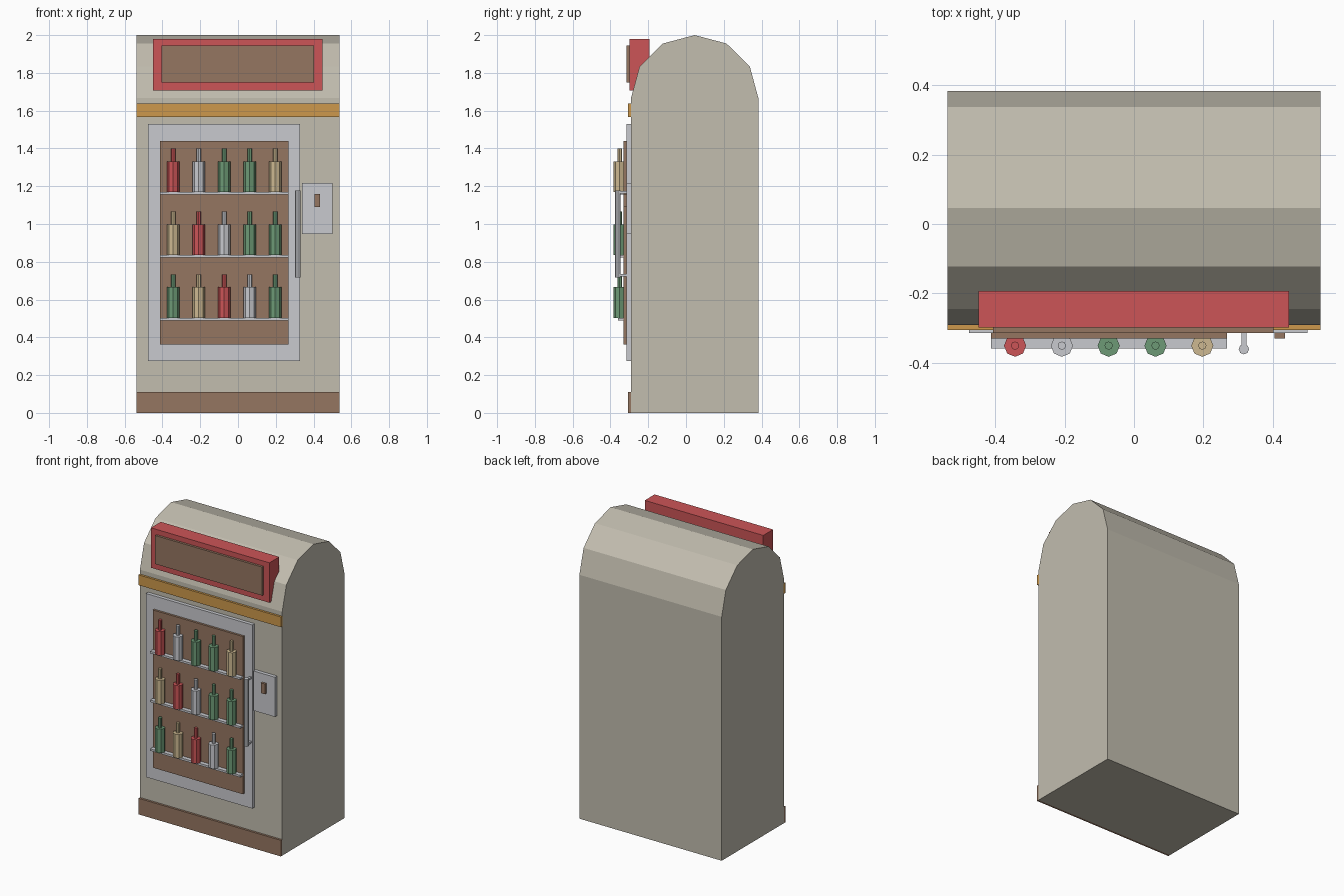
import bpy
import bmesh
import math

cube = bpy.data.objects.get("Cube")
if cube:
    bpy.data.objects.remove(cube, do_unlink=True)


def material(name, rgb):
    """Flat material from 0-255 display values, stored as linear."""
    linear = [((c / 255 + 0.055) / 1.055) ** 2.4 for c in rgb]
    mat = bpy.data.materials.new(name)
    mat.use_nodes = True
    mat.diffuse_color = (*linear, 1)
    mat.node_tree.nodes["Principled BSDF"].inputs["Base Color"].default_value = (*linear, 1)
    return mat


cream = material("cream", (194, 189, 175))
red = material("red", (204, 85, 87))
brown = material("brown", (149, 118, 97))
gold = material("gold", (205, 153, 76))
silver = material("silver", (201, 202, 207))
green = material("green", (109, 154, 118))
tan = material("tan", (205, 185, 145))


def finish(name, bm, mat):
    bmesh.ops.recalc_face_normals(bm, faces=bm.faces)
    mesh = bpy.data.meshes.new(name)
    bm.to_mesh(mesh)
    bm.free()
    mesh.materials.append(mat)
    obj = bpy.data.objects.new(name, mesh)
    bpy.context.collection.objects.link(obj)
    return obj


def box(name, mat, x, y, z):
    """Box from (low, high) ranges on each axis."""
    bm = bmesh.new()
    bmesh.ops.create_cube(bm, size=1)
    for v in bm.verts:
        for i, (low, high) in enumerate((x, y, z)):
            v.co[i] = low if v.co[i] < 0 else high
    return finish(name, bm, mat)


def lathe(name, mat, x, y, rings, sides=8):
    """Upright faceted solid from (radius, height) rings."""
    bm = bmesh.new()
    loops = []
    for r, z in rings:
        angles = [2 * math.pi * i / sides for i in range(sides)]
        loops.append([bm.verts.new((x + r * math.cos(a), y + r * math.sin(a), z)) for a in angles])
    for a, b in zip(loops, loops[1:]):
        for i in range(sides):
            j = (i + 1) % sides
            bm.faces.new((a[i], a[j], b[j], b[i]))
    bm.faces.new(loops[0])
    bm.faces.new(loops[-1])
    return finish(name, bm, mat)


# Cabinet with a faceted barrel top
HALF, FRONT, BACK, SPRING = 0.538, -0.291, 0.383, 1.667
mid, radius = (FRONT + BACK) / 2, (BACK - FRONT) / 2
profile = [(FRONT, 0), (BACK, 0)]
for i in range(7):
    a = math.pi * i / 6
    profile.append((mid + radius * math.cos(a), SPRING + (2 - SPRING) * math.sin(a)))
bm = bmesh.new()
end = bm.faces.new([bm.verts.new((-HALF, y, z)) for y, z in profile])
extruded = bmesh.ops.extrude_face_region(bm, geom=[end])["geom"]
bmesh.ops.translate(bm, vec=(2 * HALF, 0, 0),
                    verts=[g for g in extruded if isinstance(g, bmesh.types.BMVert)])
# Keep the first end cap if the extrusion consumed it
bmesh.ops.holes_fill(bm, edges=[e for e in bm.edges if e.is_boundary], sides=0)
finish("cabinet", bm, cream)

# Trim strips and header sign
full = (-HALF, HALF)
box("base_strip", brown, full, (-0.306, FRONT), (0, 0.11))
box("upper_strip", gold, full, (-0.306, FRONT + 0.005), (1.567, 1.637))
box("sign_frame", red, (-0.449, 0.447), (-0.299, -0.193), (1.707, 1.98))
box("sign_panel", brown, (-0.406, 0.403), (-0.315, -0.297), (1.75, 1.945))

# Door
box("door_frame", silver, (-0.476, 0.329), (-0.315, FRONT), (0.275, 1.53))
window = (-0.413, 0.268)
box("door_window", brown, window, (-0.33, -0.31), (0.362, 1.44))

# Door handle
lathe("handle_bar", silver, 0.317, -0.361, [(0.015, 0.718), (0.015, 1.178)])
for label, z in (("lower", 0.722), ("upper", 1.162)):
    box(label + "_handle_mount", silver, (0.31, 0.324), (-0.361, -0.312), (z, z + 0.012))

# Coin plate
box("coin_plate", silver, (0.338, 0.5), (-0.315, FRONT), (0.947, 1.218))
box("coin_slot", brown, (0.405, 0.435), (-0.33, -0.312), (1.09, 1.16))

# Shelves and bottles, top row first
rows = [
    (red, silver, green, green, tan),
    (tan, red, silver, green, green),
    (green, tan, red, silver, green),
]
for r, colours in enumerate(rows):
    z = 1.169 - r / 3
    box(f"shelf_{r + 1}", silver, window, (-0.359, -0.328), (z - 0.014, z))
    for c, mat in enumerate(colours):
        lathe(f"bottle_{r + 1}_{c + 1}", mat, -0.343 + 0.135 * c, -0.351,
              [(0.032, z), (0.032, z + 0.163), (0.012, z + 0.163), (0.012, z + 0.23)])
